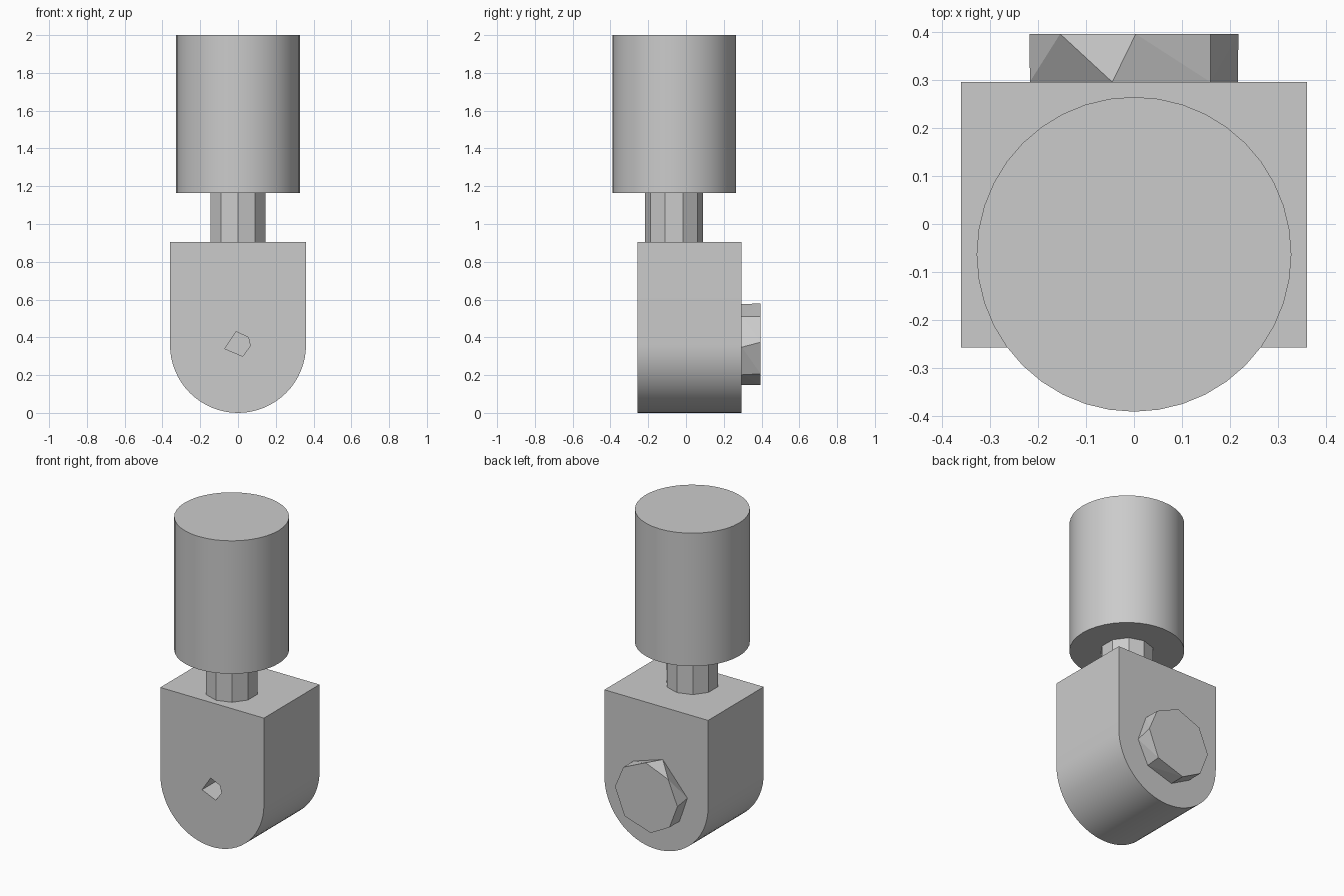
import bpy, bmesh, math
from mathutils import Vector

if "Cube" in bpy.data.objects:
    bpy.data.objects.remove(bpy.data.objects["Cube"])

grey = bpy.data.materials.new("plain grey")
grey.use_nodes = True
GREY = (0.6, 0.6, 0.6, 1)
grey.diffuse_color = GREY
grey.node_tree.nodes["Principled BSDF"].inputs["Base Color"].default_value = GREY


def finish(name, bm, smooth=True):
    """Turn a bmesh into a named object."""
    bmesh.ops.recalc_face_normals(bm, faces=bm.faces)
    mesh = bpy.data.meshes.new(name)
    bm.to_mesh(mesh)
    bm.free()
    obj = bpy.data.objects.new(name, mesh)
    bpy.context.collection.objects.link(obj)
    mesh.materials.append(grey)
    bpy.ops.object.select_all(action='DESELECT')
    obj.select_set(True)
    bpy.context.view_layer.objects.active = obj
    if smooth:
        bpy.ops.object.shade_smooth_by_angle(angle=math.radians(30))
    return obj


def extrude_y(name, outline, y0, y1, smooth=False):
    """Extrude an (x, z) outline along y."""
    bm = bmesh.new()
    face = bm.faces.new([bm.verts.new((x, y0, z)) for x, z in outline])
    new = bmesh.ops.extrude_face_region(bm, geom=[face])["geom"]
    bmesh.ops.translate(bm, vec=(0, y1 - y0, 0),
                        verts=[v for v in new if isinstance(v, bmesh.types.BMVert)])
    return finish(name, bm, smooth)


def column(name, radius, z0, z1, sides, smooth=True):
    """Upright cylinder on the shared stem axis."""
    bm = bmesh.new()
    bmesh.ops.create_cone(bm, cap_ends=True, segments=sides, radius1=radius,
                          radius2=radius, depth=z1 - z0)
    bmesh.ops.translate(bm, vec=(0, -0.063, (z0 + z1) / 2), verts=bm.verts)
    return finish(name, bm, smooth)


# Upper cylinder and the thin neck below it
column("upper_cylinder", 0.327, 1.165, 2.0, 40)
column("neck", 0.153, 0.88, 1.18, 10, smooth=False)

# Block with a rounded lower end
R = 0.36
arc = [math.pi * (1 + i / 32) for i in range(33)]
outline = [(R * math.cos(a), R + R * math.sin(a)) for a in arc]
block = extrude_y("rounded_block", outline + [(R, 0.905), (-R, 0.905)],
                  -0.257, 0.295, True)

# Irregular pin hole in the front
hole = [(-0.01, 0.43), (0.055, 0.4), (0.065, 0.355), (0.025, 0.3), (-0.07, 0.34)]
cutter = extrude_y("hole_cutter", hole, -0.35, 0.2)
cutter.hide_render = True
cut = block.modifiers.new("pin_hole", 'BOOLEAN')
cut.operation = 'DIFFERENCE'
cut.object = cutter
cut.solver = 'EXACT'
bpy.context.view_layer.objects.active = block
bpy.ops.object.modifier_apply(modifier=cut.name)
bpy.data.objects.remove(cutter)

# Faceted bolt head on the back: rings differ, joined by a hull
bm = bmesh.new()
inner = (43, -4, -48, -98, -138, 176, 102)
outer = (43, 3, -46, -98, -138, 180, 135, 89)
for y, angles in ((0.295, inner), (0.395, outer)):
    for a in map(math.radians, angles):
        bm.verts.new(Vector((0.217 * math.cos(a), y, 0.363 + 0.217 * math.sin(a))))
bmesh.ops.convex_hull(bm, input=bm.verts)
bmesh.ops.dissolve_limit(bm, angle_limit=0.01, verts=bm.verts, edges=bm.edges)
finish("bolt_head", bm, False)
